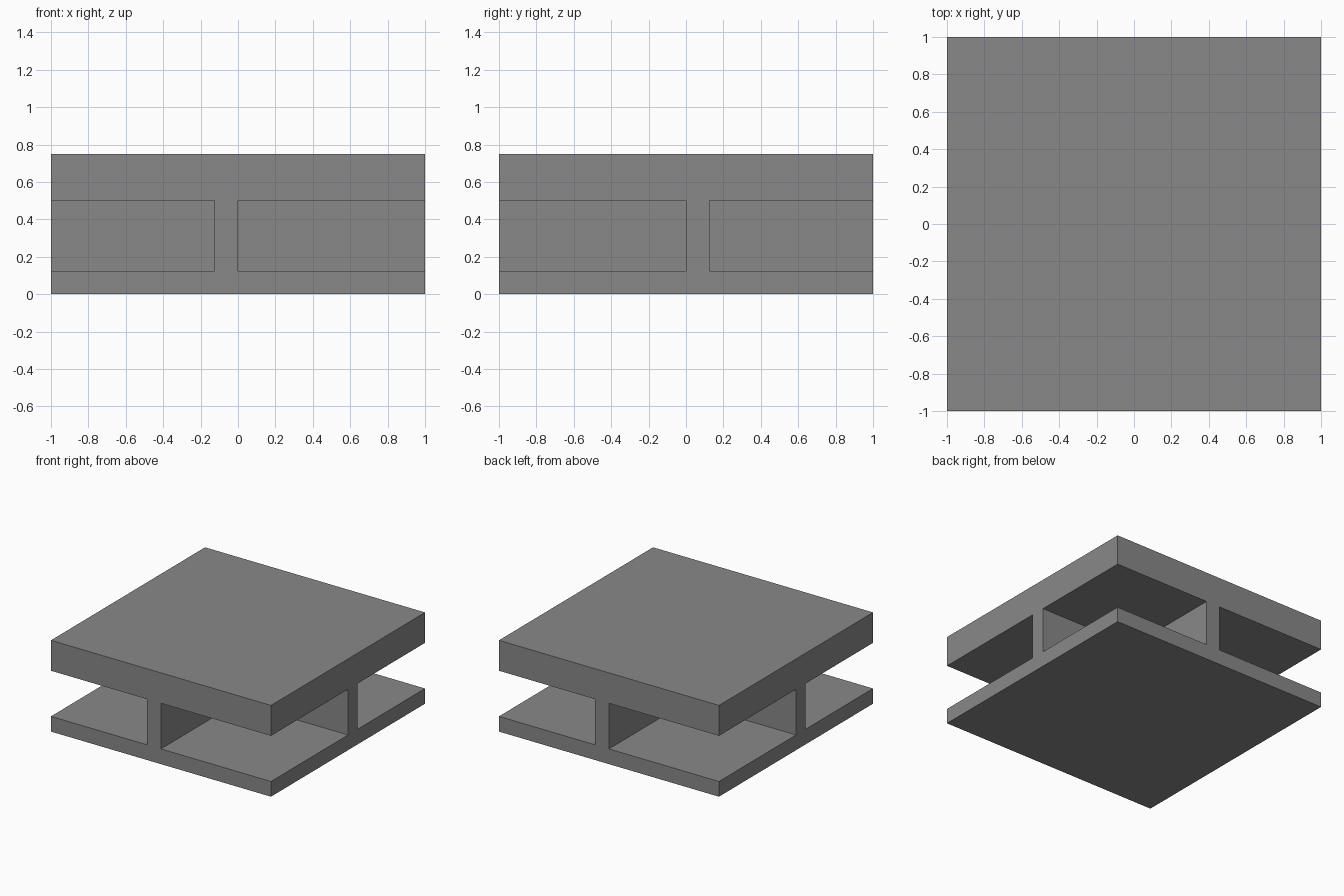
import bpy
import bmesh
from mathutils import Matrix

cube = bpy.data.objects.get("Cube")
if cube:
    bpy.data.objects.remove(cube, do_unlink=True)

HALF = 1.0        # half width of the slabs
WALL = 0.125      # thickness of the walls and the base
CEILING = 0.5     # underside of the top slab
TOP = 0.75

grey = bpy.data.materials.new("mid_grey")
grey.use_nodes = True
colour = (0.25, 0.25, 0.25, 1)
grey.diffuse_color = colour
grey.node_tree.nodes["Principled BSDF"].inputs["Base Color"].default_value = colour


def prism(name, outline, bottom, top, turn=0):
    """Extrude a counter-clockwise outline from bottom to top."""
    bm = bmesh.new()
    base = bm.faces.new([bm.verts.new((x, y, bottom)) for x, y in outline])
    result = bmesh.ops.extrude_face_region(bm, geom=[base], use_keep_orig=True)
    raised = [v for v in result["geom"] if isinstance(v, bmesh.types.BMVert)]
    bmesh.ops.translate(bm, verts=raised, vec=(0, 0, top - bottom))
    bmesh.ops.rotate(bm, verts=bm.verts, matrix=Matrix.Rotation(turn, 3, "Z"))
    bmesh.ops.recalc_face_normals(bm, faces=bm.faces)
    mesh = bpy.data.meshes.new(name)
    bm.to_mesh(mesh)
    bm.free()
    mesh.materials.append(grey)
    obj = bpy.data.objects.new(name, mesh)
    bpy.context.collection.objects.link(obj)
    return obj


# Square base and thicker top slab
square = [(-HALF, -HALF), (HALF, -HALF), (HALF, HALF), (-HALF, HALF)]
prism("base_slab", square, 0, WALL)
prism("top_slab", square, CEILING, TOP)

# Two L-shaped walls, meeting corner to corner at the centre
corner = [(0, 0), (HALF, 0), (HALF, WALL), (WALL, WALL), (WALL, HALF), (0, HALF)]
prism("back_left_wall", corner, WALL, CEILING)
prism("front_right_wall", corner, WALL, CEILING, turn=3.14159265)
